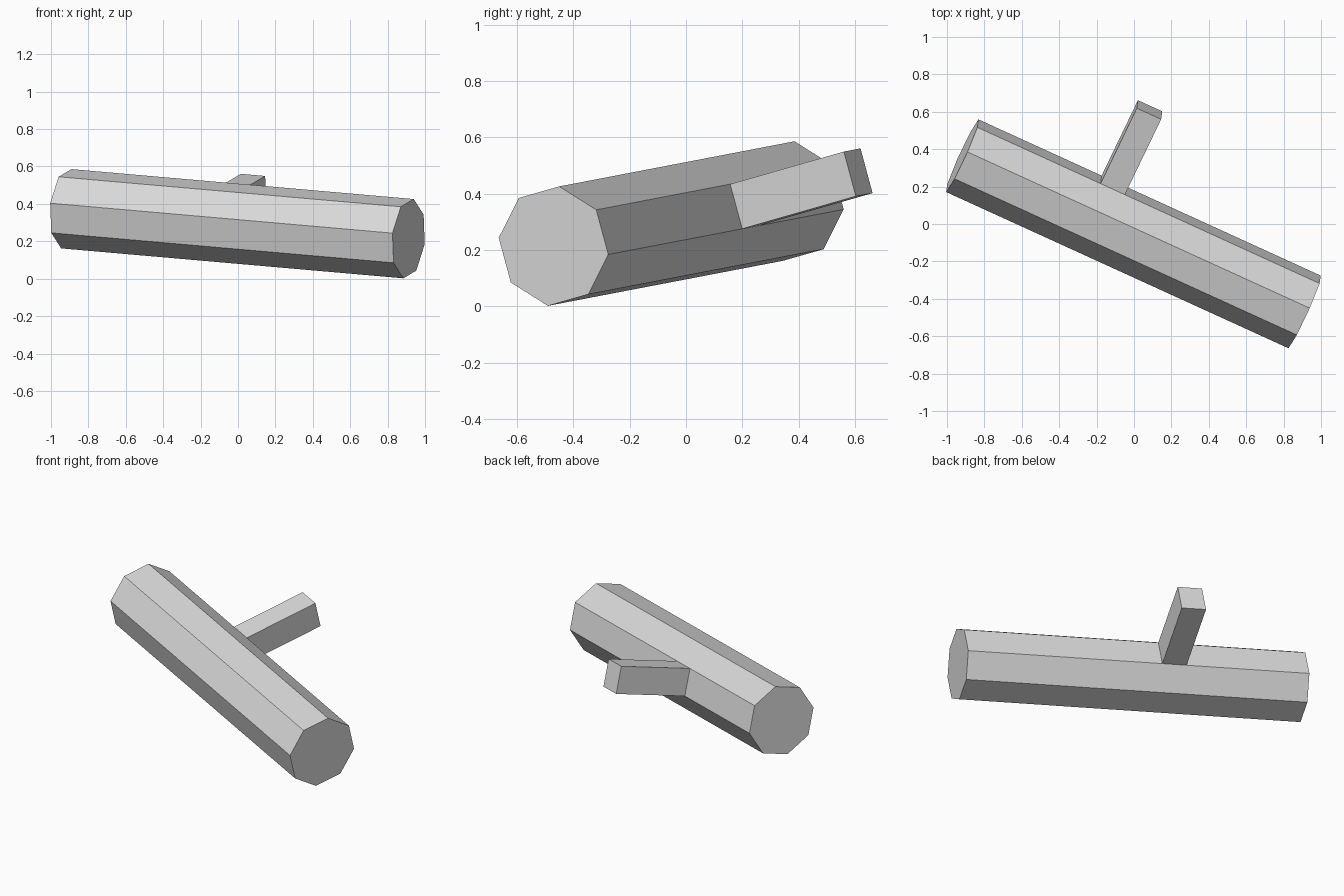
import bpy
import bmesh
import math
from mathutils import Vector

if "Cube" in bpy.data.objects:
    bpy.data.objects.remove(bpy.data.objects["Cube"])

SIDES = 8
RADIUS = 0.2146
BRANCH_LENGTH = 0.462

# Log frame: centre of the front end, axis to the back end, two cross directions
start = Vector((0.912, -0.47, 0.214))
axis = Vector((-1.83, 0.835, 0.16))
along = axis.normalized()
up = Vector((0.028, 0.02, 0.212))
up = (up - along * up.dot(along)).normalized()
side = up.cross(along).normalized()
if side.y < 0:
    side = -side

bm = bmesh.new()


def ring(centre):
    points = []
    for i in range(SIDES):
        a = math.tau * i / SIDES
        points.append(bm.verts.new(centre + RADIUS * (math.cos(a) * up + math.sin(a) * side)))
    return points


# Octagonal log
front = ring(start)
back = ring(start + axis)
bm.faces.new(front)
bm.faces.new(back)
walls = []
for i in range(SIDES):
    j = (i + 1) % SIDES
    walls.append(bm.faces.new((front[i], front[j], back[j], back[i])))
bmesh.ops.recalc_face_normals(bm, faces=bm.faces[:])

# Cut a patch across the upper rear wall
wall = walls[1]
normal = wall.normal.copy()
for t in (0.569, 0.640):
    faces = [f for f in bm.faces
             if f.normal.dot(normal) > 0.99 and len(f.verts) == 4]
    edges = list({e for f in faces for e in f.edges})
    verts = list({v for f in faces for v in f.verts})
    bmesh.ops.bisect_plane(bm, geom=verts + edges + faces, dist=1e-5,
                           plane_co=start + axis * t, plane_no=along)
    bm.normal_update()

# Pull the patch out into the branch stub
middle = start + axis * 0.6045
patch = min((f for f in bm.faces if f.normal.dot(normal) > 0.99),
            key=lambda f: abs((f.calc_center_median() - middle).dot(along)))
out = bmesh.ops.extrude_discrete_faces  # kept separate faces are not wanted here
region = bmesh.ops.extrude_face_region(bm, geom=[patch])
tip = [g for g in region["geom"] if isinstance(g, bmesh.types.BMVert)]
bmesh.ops.translate(bm, verts=tip, vec=normal * BRANCH_LENGTH)
if patch.is_valid:
    bmesh.ops.delete(bm, geom=[patch], context="FACES_ONLY")
bmesh.ops.recalc_face_normals(bm, faces=bm.faces[:])

mesh = bpy.data.meshes.new("log_with_branch")
bm.to_mesh(mesh)
bm.free()

grey = bpy.data.materials.new("light_grey")
grey.diffuse_color = (0.7, 0.7, 0.7, 1)
grey.use_nodes = True
grey.node_tree.nodes["Principled BSDF"].inputs["Base Color"].default_value = grey.diffuse_color
mesh.materials.append(grey)
log = bpy.data.objects.new("log_with_branch", mesh)
bpy.context.collection.objects.link(log)
